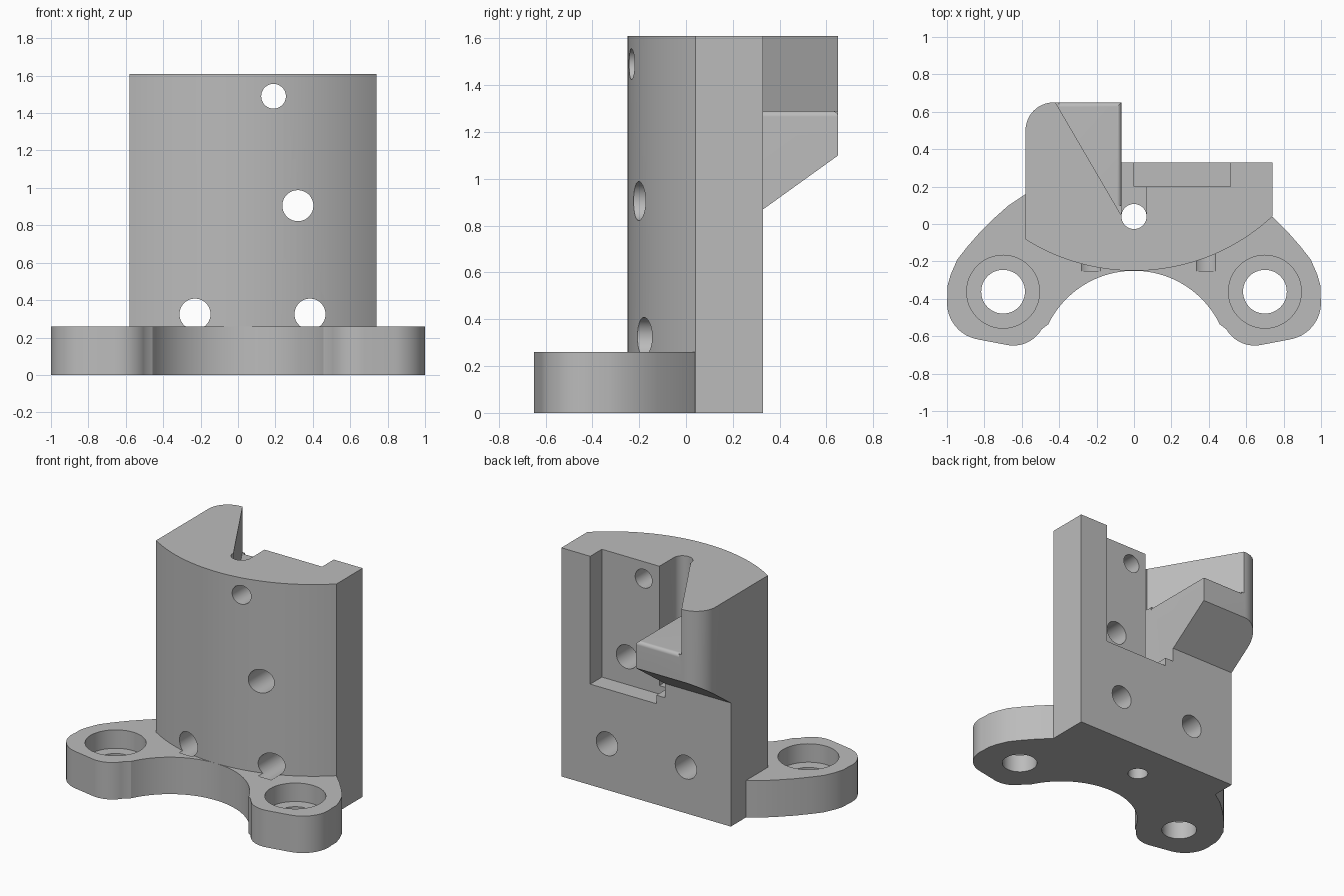
import bpy, bmesh
from math import sin, cos, radians

cube = bpy.data.objects.get("Cube")
if cube:
    bpy.data.objects.remove(cube, do_unlink=True)

TOP, BACK, SLOT = 1.61, 0.33, 0.067
LEFT, RIGHT = -0.58, 0.74

grey = bpy.data.materials.new("plain grey")
grey.use_nodes = True
grey.diffuse_color = (0.5, 0.5, 0.5, 1)
grey.node_tree.nodes["Principled BSDF"].inputs["Base Color"].default_value = (0.5, 0.5, 0.5, 1)


def arc(cx, cy, r, a0, a1, n=16):
    angles = [radians(a0 + (a1 - a0) * i / n) for i in range(n + 1)]
    return [(cx + r * cos(a), cy + r * sin(a)) for a in angles]


def prism(name, pts, lo, hi, axis="z"):
    """Extrude a 2D outline along an axis."""
    place = {"z": lambda a, b, h: (a, b, h),
             "y": lambda a, b, h: (a, h, b),
             "x": lambda a, b, h: (h, a, b)}[axis]
    bm = bmesh.new()
    rings = [[bm.verts.new(place(a, b, h)) for a, b in pts] for h in (lo, hi)]
    for ring in rings:
        bm.faces.new(ring)
    n = len(pts)
    for i in range(n):
        j = (i + 1) % n
        bm.faces.new((rings[0][i], rings[0][j], rings[1][j], rings[1][i]))
    bmesh.ops.recalc_face_normals(bm, faces=bm.faces)
    mesh = bpy.data.meshes.new(name)
    bm.to_mesh(mesh)
    bm.free()
    mesh.materials.append(grey)
    ob = bpy.data.objects.new(name, mesh)
    bpy.context.collection.objects.link(ob)
    return ob


def box(name, x0, x1, y0, y1, z0, z1):
    return prism(name, [(x0, y0), (x1, y0), (x1, y1), (x0, y1)], z0, z1)


def rod(name, cx, cy, r, lo, hi, axis="z"):
    return prism(name, arc(cx, cy, r, 0, 360, 48)[:-1], lo, hi, axis)


def corner_cutter(name, cx, cy, sx, sy, r, lo, hi, axis="z"):
    """Waste outside a rounded corner."""
    e = 0.05
    pts = [(cx + sx * e, cy + sy * e), (cx + sx * e, cy - sy * r)]
    pts += [(cx - sx * r + sx * a, cy - sy * r + sy * b) for a, b in arc(0, 0, r, 0, 90, 12)]
    pts.append((cx - sx * r, cy + sy * e))
    return prism(name, pts, lo, hi, axis)


def combine(target, tool, operation="DIFFERENCE"):
    mod = target.modifiers.new("combine", "BOOLEAN")
    mod.operation, mod.solver, mod.object = operation, "EXACT", tool
    bpy.context.view_layer.objects.active = target
    bpy.ops.object.modifier_apply(modifier=mod.name)
    bpy.data.objects.remove(tool, do_unlink=True)


# Upright block with a curved front
R = 1.089
front = [(x, R - 0.25 - (R * R - x * x) ** 0.5)
         for x in [LEFT + (RIGHT - LEFT) * i / 40 for i in range(41)]]
bracket = prism("bracket", front + [(RIGHT, BACK), (LEFT, BACK)], 0, TOP)

# Rear arm with a sloping underside and a rounded outer corner
arm = prism("rear_arm", [(0.25, 0.87), (BACK, 0.87), (0.65, 1.10), (0.65, TOP), (0.25, TOP)],
            LEFT, -SLOT, "x")
combine(arm, corner_cutter("arm_corner", LEFT, 0.65, -1, 1, 0.15, 0.5, 2))
combine(bracket, arm, "UNION")

# Mounting flange: one half outline, mirrored
half = [(0.5, 0.21), (0.58, 0.16), (0.67, 0.1), (0.74, 0.038), (0.82, -0.04),
        (0.89, -0.12), (0.945, -0.19), (0.98, -0.27), (0.997, -0.33)]
half += arc(0.8, -0.42, 0.2, 10, -80, 14)
half += arc(0.645, -0.475, 0.175, -80, -150, 10)
half += arc(0, -0.76, 0.51, 26, 90, 24)
flange = prism("flange", half + [(-x, y) for x, y in half[-2::-1]], 0, 0.26)
for side in (-1, 1):
    combine(flange, rod("bolt_hole", side * 0.7, -0.362, 0.117, -1, 1))
    combine(flange, rod("counterbore", side * 0.7, -0.362, 0.195, 0.13, 1))
combine(bracket, flange, "UNION")

# Ledge cut diagonally into the arm, with softened edges
ledge = 1.29
combine(bracket, prism("ledge_cut", [(-0.07, 0.05), (0, 0.05), (0, 0.8), (-0.5075, 0.8)], ledge, 2))
combine(bracket, corner_cutter("ledge_side", -SLOT, ledge, 1, 1, 0.025, 0.1, 0.8, "y"))
combine(bracket, corner_cutter("ledge_end", 0.65, ledge, 1, 1, 0.025, -0.4, 0, "x"))

# Rear pocket, slot and vertical bore
combine(bracket, box("pocket", 0, 0.515, 0.2, 0.5, 0.71, 2))
combine(bracket, box("slot", -SLOT, SLOT, 0.04, 0.9, 0.77, 2))
combine(bracket, rod("bore", 0, 0.04, SLOT, -1, 2))

# Cross holes from front to back
for x, z, r in [(0.19, 1.49, 0.066), (0.32, 0.905, 0.083),
                (-0.23, 0.325, 0.083), (0.385, 0.325, 0.083)]:
    combine(bracket, rod("cross_hole", x, z, r, -0.252, 0.6, "y"))

bpy.ops.object.select_all(action="DESELECT")
bracket.select_set(True)
bpy.context.view_layer.objects.active = bracket
bpy.ops.object.shade_smooth_by_angle(angle=radians(25))
